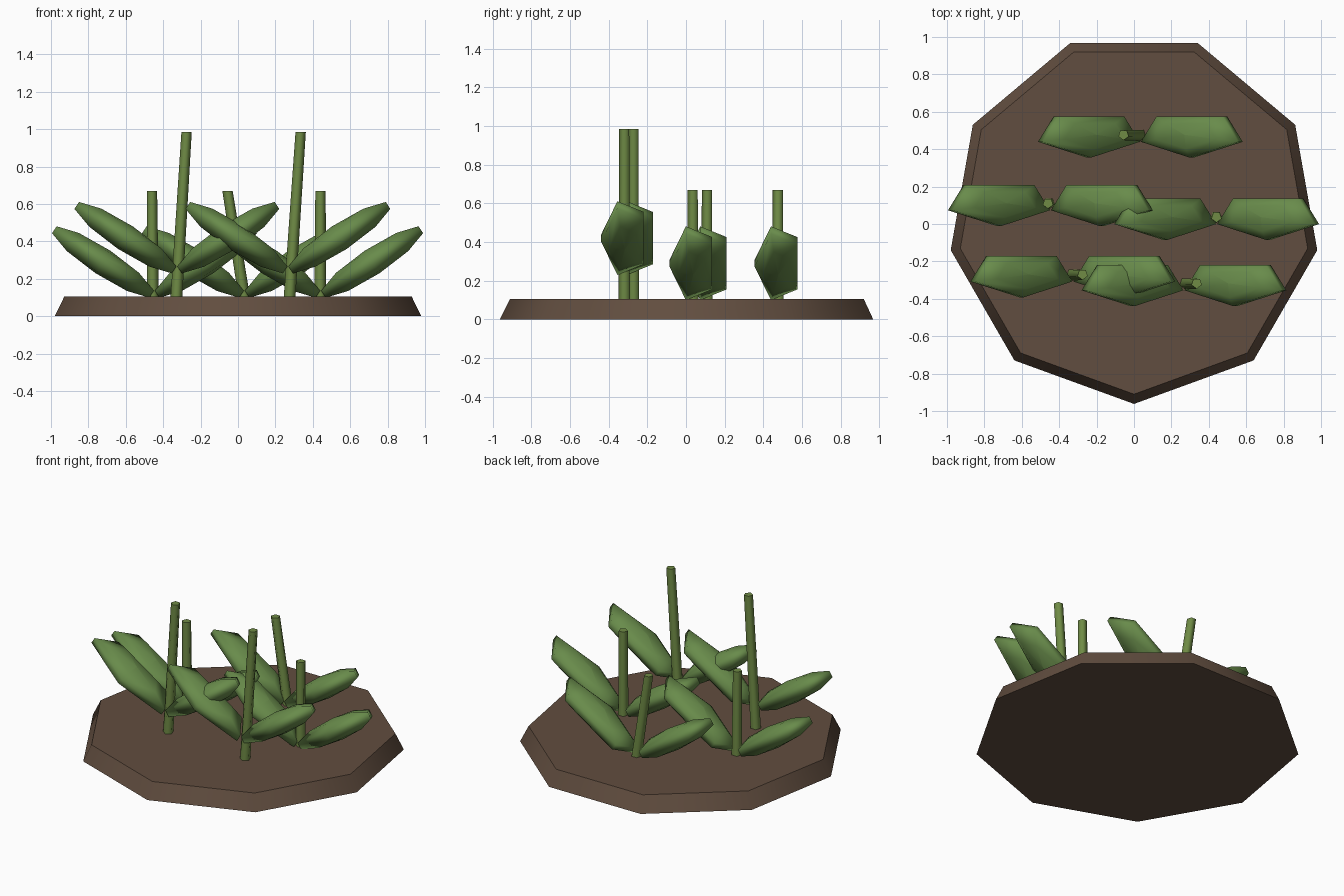
import bpy, bmesh
from math import sin, cos, pi, radians
from mathutils import Matrix, Vector

if "Cube" in bpy.data.objects:
    bpy.data.objects.remove(bpy.data.objects["Cube"])


def material(name, rgb):
    m = bpy.data.materials.new(name)
    m.diffuse_color = (*rgb, 1)
    m.use_nodes = True
    m.node_tree.nodes["Principled BSDF"].inputs["Base Color"].default_value = m.diffuse_color
    return m


SOIL = material("soil", (0.12, 0.075, 0.05))
LEAF = material("leaf_green", (0.14, 0.26, 0.07))
STEM = material("stem_green", (0.16, 0.26, 0.06))


def finish(name, bm, mat, angle):
    bmesh.ops.recalc_face_normals(bm, faces=bm.faces[:])
    mesh = bpy.data.meshes.new(name)
    bm.to_mesh(mesh)
    bm.free()
    mesh.materials.append(mat)
    ob = bpy.data.objects.new(name, mesh)
    bpy.context.collection.objects.link(ob)
    bpy.ops.object.select_all(action='DESELECT')
    bpy.context.view_layer.objects.active = ob
    ob.select_set(True)
    bpy.ops.object.shade_smooth_by_angle(angle=radians(angle))
    return ob


def loft(name, rings, mat, angle):
    """Join rings of points with quads and close both ends."""
    bm = bmesh.new()
    loops = [[bm.verts.new(p) for p in ring] for ring in rings]
    n = len(loops[0])
    for a, b in zip(loops, loops[1:]):
        for i in range(n):
            j = (i + 1) % n
            bm.faces.new((a[i], a[j], b[j], b[i]))
    bm.faces.new(loops[0][::-1])
    bm.faces.new(loops[-1])
    return finish(name, bm, mat, angle)


def ngon(n, r, centre):
    """Regular polygon with a corner pointing to the front."""
    return [Vector((r * sin(2 * pi * i / n), -r * cos(2 * pi * i / n), 0)) + Vector(centre)
            for i in range(n)]


# Soil mound: nine-sided, sloping edge
loft("soil_base", [ngon(9, 0.995, (0, 0.033, 0)), ngon(9, 0.943, (0, 0.033, 0.105))], SOIL, 41)

# Leaf: flattened five-sided ellipsoid, tilted up and away from the stem
OUTLINE = [(0, -1), (0.951, -0.309), (0.645, 0.809), (-0.645, 0.809), (-0.951, -0.309)]
HALF_LENGTH, HALF_WIDTH, HALF_THICK = 0.345, 0.128, 0.072


def leaf(name, x, y, z, side):
    tilt = Matrix.Translation((x + side * 0.275, y, z)) @ Matrix.Rotation(-side * 0.585, 4, 'Y')
    rings = []
    for k in range(6):
        a = pi * k / 5
        r = max(sin(a), 0.002)
        rings.append([tilt @ Vector((px * r * HALF_LENGTH, py * r * HALF_WIDTH,
                                     -cos(a) * HALF_THICK)) for px, py in OUTLINE])
    loft(name, rings, LEAF, 80)


# Plants: centre x, y, stem base x, stem top x, stem top z, leaf centre z
PLANTS = [
    (-0.327, -0.27, -0.33, -0.275, 0.985, 0.42),
    (0.267, -0.317, 0.275, 0.335, 0.985, 0.42),
    (-0.447, 0.111, -0.455, -0.46, 0.67, 0.29),
    (0.442, 0.037, 0.44, 0.441, 0.67, 0.29),
    (0.034, 0.477, 0.035, -0.056, 0.67, 0.29),
]
for i, (x, y, x0, x1, top, leaf_z) in enumerate(PLANTS, 1):
    loft(f"stem_{i}", [ngon(5, 0.033, (x0, y, 0.09)), ngon(5, 0.029, (x1, y, top))], STEM, 75)
    leaf(f"leaf_left_{i}", x, y, leaf_z, -1)
    leaf(f"leaf_right_{i}", x, y, leaf_z, 1)
